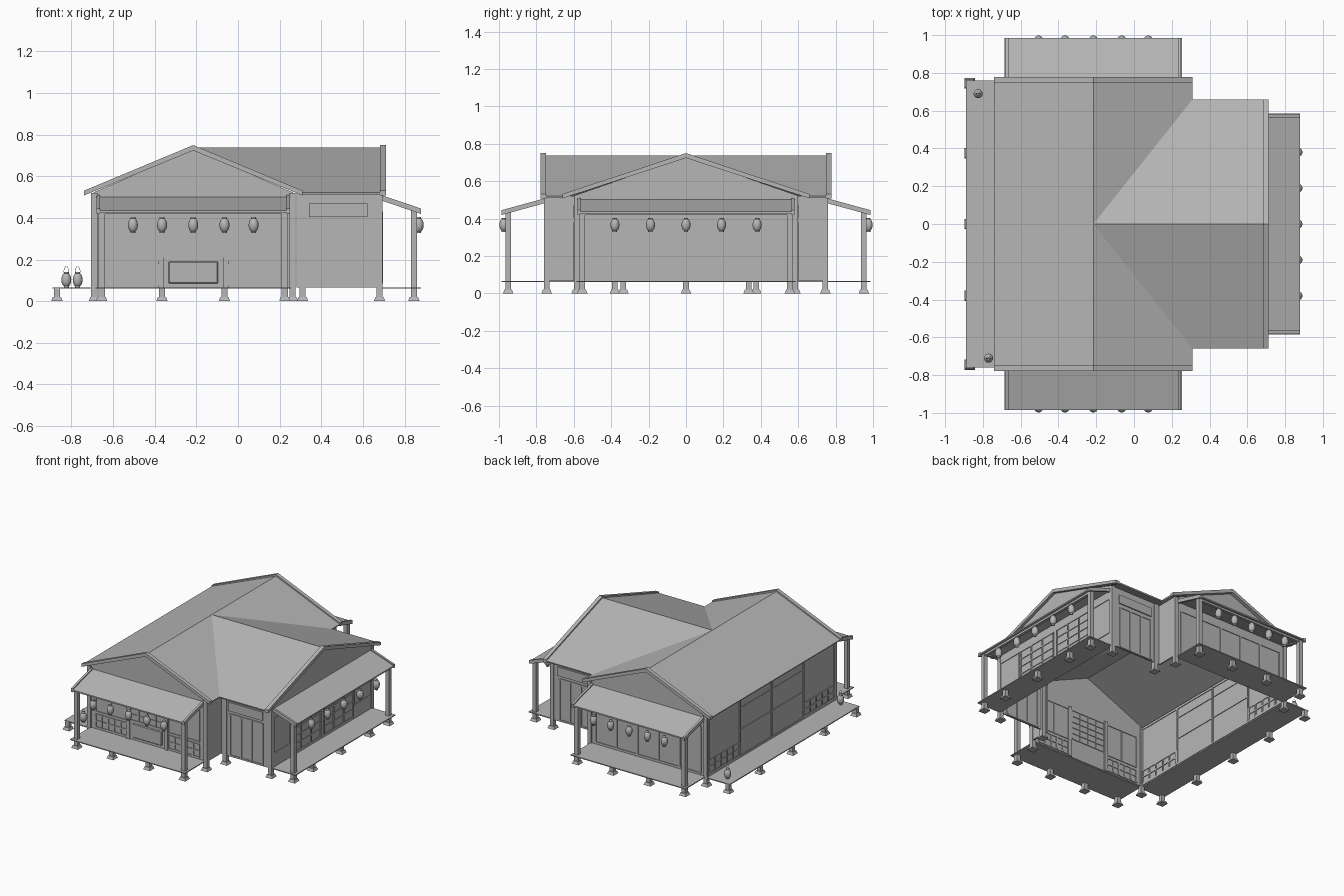
import bpy, bmesh, math
from mathutils import Matrix

cube = bpy.data.objects.get("Cube")
if cube:
    bpy.data.objects.remove(cube)

grey = bpy.data.materials.new("warm_grey")
grey.use_nodes = True
COLOUR = (0.47, 0.47, 0.47, 1)
grey.diffuse_color = COLOUR
grey.node_tree.nodes["Principled BSDF"].inputs["Base Color"].default_value = COLOUR


def finish(name, bm, ang=0, smooth=False):
    bmesh.ops.recalc_face_normals(bm, faces=bm.faces)
    bm.transform(Matrix.Rotation(math.radians(ang), 4, 'Z'))
    mesh = bpy.data.meshes.new(name)
    bm.to_mesh(mesh)
    bm.free()
    for p in mesh.polygons:
        p.use_smooth = smooth
    mesh.materials.append(grey)
    ob = bpy.data.objects.new(name, mesh)
    bpy.context.collection.objects.link(ob)
    return ob


def boxes(name, items, ang=0):
    """Boxes given as (u0, u1, y0, y1, z0, z1), turned about z."""
    bm = bmesh.new()
    for u0, u1, y0, y1, z0, z1 in items:
        m = Matrix.Translation(((u0 + u1) / 2, (y0 + y1) / 2, (z0 + z1) / 2))
        m = m @ Matrix.Diagonal((u1 - u0, y1 - y0, z1 - z0, 1))
        bmesh.ops.create_cube(bm, size=1, matrix=m)
    return finish(name, bm, ang)


def prism(name, pts, a, b, ang=0, along_y=True):
    """Profile (u, z) pushed along y, or profile (y, z) pushed along u."""
    bm = bmesh.new()
    vs = [bm.verts.new((p, a, z) if along_y else (a, p, z)) for p, z in pts]
    face = bm.faces.new(vs)
    out = bmesh.ops.extrude_face_region(bm, geom=[face])
    moved = [v for v in out["geom"] if isinstance(v, bmesh.types.BMVert)]
    bmesh.ops.translate(bm, verts=moved, vec=(0, b - a, 0) if along_y else (b - a, 0, 0))
    return finish(name, bm, ang)


def posts(name, spots, top, ang=0):
    """Square posts on flared feet."""
    bm = bmesh.new()
    for u, y in spots:
        m = Matrix.Translation((u, y, top / 2)) @ Matrix.Diagonal((0.03, 0.03, top, 1))
        bmesh.ops.create_cube(bm, size=1, matrix=m)
        m = Matrix.Translation((u, y, 0.01)) @ Matrix.Rotation(math.pi / 4, 4, 'Z')
        bmesh.ops.create_cone(bm, cap_ends=True, segments=4, radius1=0.039,
                              radius2=0.028, depth=0.02, matrix=m)
    return finish(name, bm, ang)


def lantern(name, u, y, z, ang=0, handle=False):
    bm = bmesh.new()
    m = Matrix.Translation((u, y, z)) @ Matrix.Diagonal((1, 1, 1.5, 1))
    bmesh.ops.create_uvsphere(bm, u_segments=16, v_segments=10, radius=0.024, matrix=m)
    for s in (-1, 1):
        bmesh.ops.create_cone(bm, cap_ends=True, segments=16, radius1=0.012, radius2=0.012,
                              depth=0.008, matrix=Matrix.Translation((u, y, z + s * 0.034)))
    finish(name, bm, ang, True)
    bpy.context.view_layer.update()
    if handle:
        curve = bpy.data.curves.new(name + "_handle", 'CURVE')
        curve.dimensions = '3D'
        curve.bevel_depth = 0.001
        spline = curve.splines.new('POLY')
        spline.points.add(8)
        for i, p in enumerate(spline.points):
            t = math.pi * i / 8
            p.co = (u + 0.012 * math.cos(t), y, z + 0.034 + 0.03 * math.sin(t), 1)
        curve.materials.append(grey)
        bpy.context.collection.objects.link(bpy.data.objects.new(name + "_handle", curve))


def lattice(u0, u1, z0, z1, cols, rows, y, w=0.007):
    """Crossed bars standing proud of both sides of a wall."""
    a, b = y - 0.011, y + 0.011
    bars = []
    for i in range(cols + 1):
        u = u0 + (u1 - u0) * i / cols
        bars.append((u - w / 2, u + w / 2, a, b, z0, z1))
    for i in range(rows + 1):
        z = z0 + (z1 - z0) * i / rows
        bars.append((u0, u1, a + 0.001, b - 0.001, z - w / 2, z + w / 2))
    return bars


# Main roof and wing roof, meeting in valleys
EAVE, RIDGE, MID = 0.522, 0.738, -0.215
bm = bmesh.new()
planes = [[(-0.74, -0.775, EAVE), (MID, -0.775, RIDGE), (MID, 0, RIDGE),
           (MID, 0.775, RIDGE), (-0.74, 0.775, EAVE)]]
for s in (-1, 1):
    planes.append([(MID, s * 0.775, RIDGE), (0.31, s * 0.775, EAVE),
                   (0.31, s * 0.66, EAVE), (MID, 0, RIDGE)])
    planes.append([(MID, 0, RIDGE), (0.31, s * 0.66, EAVE),
                   (0.71, s * 0.66, EAVE), (0.71, 0, RIDGE)])
for pts in planes:
    bm.faces.new([bm.verts.new(p) for p in pts])
bmesh.ops.remove_doubles(bm, verts=bm.verts, dist=0.0001)
roof = finish("roof", bm)
if roof.data.polygons[0].normal.z < 0:
    roof.data.flip_normals()
solid = roof.modifiers.new("thickness", 'SOLIDIFY')
solid.thickness = 0.01
solid.offset = -1


# Gable end: triangular wall and raised rake boards
def gable(name, ang, c, roof_half, wall_half, y_wall, y_out):
    prism(name + "_gable_wall", [(c - wall_half, 0.505), (c + wall_half, 0.505),
          (c + wall_half, 0.522), (c, 0.73), (c - wall_half, 0.522)], y_wall, y_wall + 0.01, ang)
    l, r = c - roof_half, c + roof_half
    prism(name + "_rake_boards", [(l, 0.531), (c, 0.75), (r, 0.531), (r, 0.508),
          (c, 0.724), (l, 0.508)], y_out, y_out + 0.028, ang)


# Porch: lean-to roof, beam, posts, deck and hanging lanterns
def porch(name, ang, c, half, y_wall, y_edge, feet, hung):
    l, r = c - half, c + half
    for part, a, b, up in (("roof", l, r, 0), ("left_trim", l, l + 0.016, 0.008),
                           ("right_trim", r - 0.016, r, 0.008)):
        prism(f"{name}_{part}", [(y_wall, 0.503 + up), (y_edge, 0.437 + up),
              (y_edge, 0.427 - up), (y_wall, 0.493 - up)], a, b, ang, False)
    y_post = y_edge + 0.035
    boxes(name + "_beam", [(l + 0.01, r - 0.01, y_post - 0.01, y_post + 0.01, 0.42, 0.44)], ang)
    posts(name + "_posts", [(l + 0.025, y_post), (r - 0.025, y_post)], 0.44, ang)
    posts(name + "_deck_feet", [(c + f, y_post) for f in feet], 0.062, ang)
    boxes(name + "_deck", [(l - 0.005, r + 0.005, y_edge, y_wall, 0.06, 0.067)], ang)
    for i, off in enumerate(hung):
        lantern(f"{name}_lantern_{i}", c + off, y_edge + 0.012, 0.366, ang)


ends = (("front", 0, MID), ("back", 180, -MID))
for name, ang, c in ends:
    gable(name, ang, c, 0.525, 0.48, -0.75, -0.777)
    porch(name + "_porch", ang, c, 0.465, -0.745, -0.986, (-0.15, 0.15),
          (-0.29, -0.15, 0, 0.15, 0.29))
gable("wing", 90, 0, 0.66, 0.6, -0.69, -0.711)
porch("wing_porch", 90, 0, 0.58, -0.685, -0.88, (-0.335, 0, 0.335),
      (-0.38, -0.19, 0, 0.19, 0.38))

# Wall panels
TOP, LOW = 0.52, 0.066
for name, ang, c in ends:
    boxes(name + "_wall", [(c - 0.485, c + 0.485, -0.75, -0.74, LOW, TOP)], ang)
    s = 1 if ang == 0 else -1
    boxes(name + "_wing_wall", [(s * 0.28 if s > 0 else -0.69, 0.69 if s > 0 else -0.28,
                                 -0.595, -0.585, LOW, TOP)], ang)
boxes("wing_end_wall", [(-0.595, 0.595, -0.69, -0.68, LOW, TOP)], 90)
boxes("long_wall", [(-0.75, 0.75, -0.70, -0.69, LOW, TOP)], -90)
boxes("inner_corner_walls", [(0.265, 0.275, -0.75, -0.585, LOW, TOP),
                             (0.265, 0.275, 0.585, 0.75, LOW, TOP)])
posts("corner_posts", [(x, s * y) for s in (-1, 1) for x, y in
      ((-0.69, 0.745), (0.262, 0.745), (0.31, 0.585), (0.68, 0.585))], TOP)

# Front counter, latticed window and side panels
y = -0.745
front = lattice(MID - 0.14, MID + 0.14, 0.21, 0.43, 4, 5, y)
for s in (-1, 1):
    a, b = sorted((MID + s * 0.17, MID + s * 0.425))
    front += lattice(a, b, 0.08, 0.175, 5, 2, y, 0.01)
    front += lattice(a, b, 0.197, 0.43, 2, 1, y)
    u = MID + s * 0.157
    front.append((u - 0.013, u + 0.013, y - 0.014, y + 0.014, LOW, 0.45))
boxes("front_lattice", front)
counter = boxes("front_counter_panel", [(MID - 0.12, MID + 0.12, y - 0.012, y, 0.085, 0.19)])
bevel = counter.modifiers.new("rounded_edge", 'BEVEL')
bevel.width = 0.005

# Back wall: plain sliding panels with a lower rail
boxes("back_panel_frames", lattice(-MID - 0.43, -MID + 0.43, 0.08, 0.43, 5, 1, y, 0.012), 180)

# Wing end: pair of latticed doors between plain panels
y = -0.685
wing = []
for s in (-1, 1):
    a, b = sorted((s * 0.02, s * 0.36))
    wing += lattice(a, b, 0.085, 0.43, 3, 6, y, 0.009)
    a, b = sorted((s * 0.375, s * 0.57))
    wing += lattice(a, b, 0.17, 0.43, 1, 1, y)
boxes("wing_lattice_doors", wing, 90)

# Long wall: four bays, the outer two with low lattices
y = -0.695
long_bars = lattice(-0.74, 0.74, 0.075, 0.505, 4, 1, y, 0.014)
long_bars += lattice(-0.37, 0.37, 0.27, 0.43, 2, 1, y)
for s in (-1, 1):
    a, b = sorted((s * 0.38, s * 0.73))
    long_bars += lattice(a, b, 0.085, 0.18, 5, 2, y, 0.01)
boxes("long_wall_frames", long_bars, -90)

# Side entrances in the wing, with a sign panel over each
for name, ang, c in (("front", 0, 0.487), ("back", 180, -0.487)):
    y = -0.59
    boxes(name + "_side_doors", lattice(c - 0.133, c + 0.133, 0.075, 0.38, 3, 1, y, 0.012), ang)
    boxes(name + "_door_header", [(c - 0.145, c + 0.135, y - 0.013, y, 0.405, 0.47)], ang)

# Open veranda along the long wall, with two standing lanterns
boxes("veranda_deck", [(-0.76, 0.76, -0.89, -0.69, 0.06, 0.067)], -90)
posts("veranda_feet", [(-0.87, v) for v in (-0.745, -0.38, 0, 0.375, 0.745)], 0.062)
lantern("standing_lantern_back", -0.825, 0.69, 0.103, handle=True)
lantern("standing_lantern_front", -0.77, -0.71, 0.103, handle=True)
